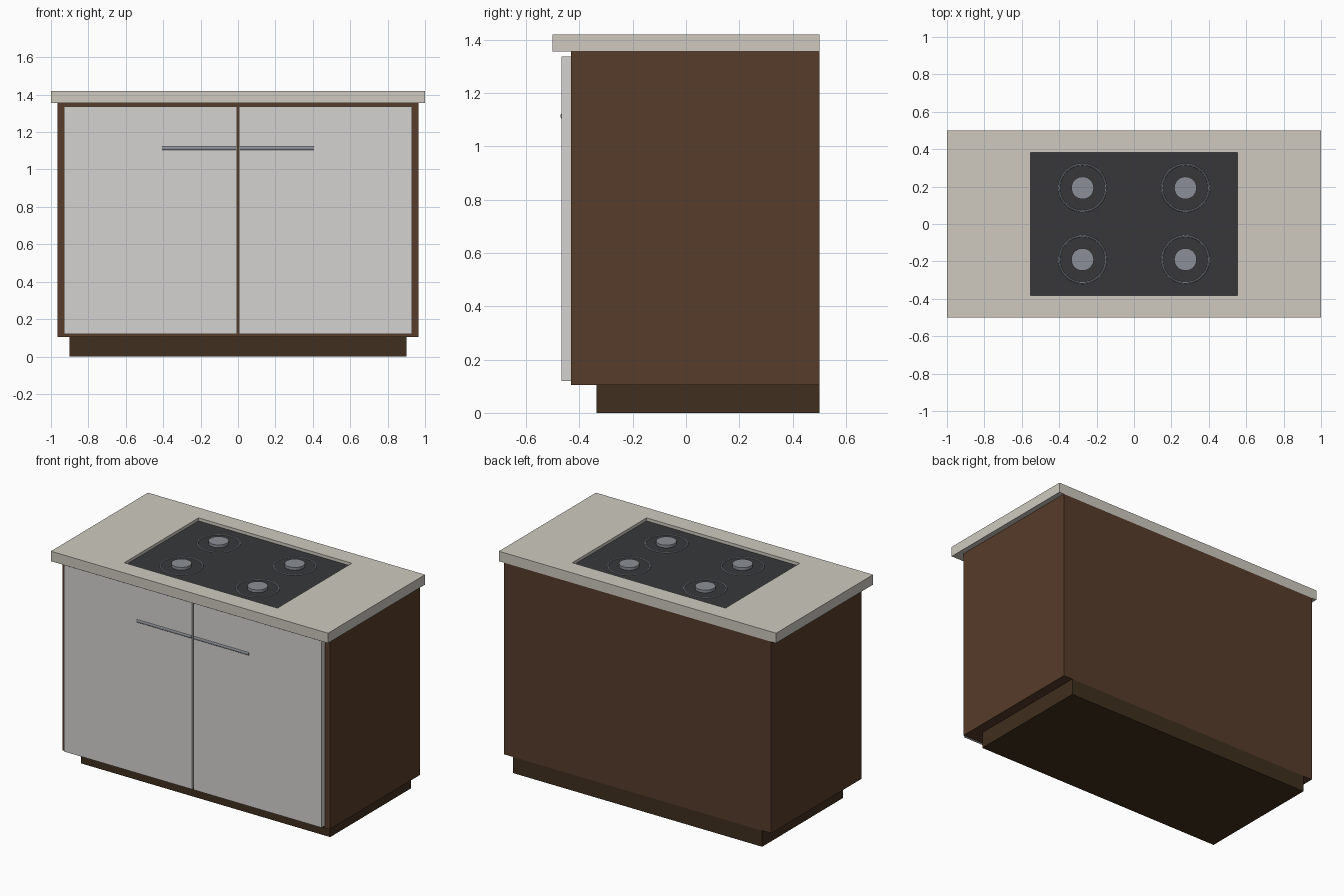
import bpy
import math

if "Cube" in bpy.data.objects:
    bpy.data.objects.remove(bpy.data.objects["Cube"])


def material(name, rgb):
    m = bpy.data.materials.new(name)
    m.diffuse_color = (*rgb, 1)
    m.use_nodes = True
    m.node_tree.nodes["Principled BSDF"].inputs["Base Color"].default_value = m.diffuse_color
    return m


BROWN = material("brown_wood", (0.095, 0.045, 0.023))
DARK = material("dark_wood", (0.05, 0.028, 0.013))
STONE = material("stone", (0.62, 0.59, 0.53))
WHITE = material("door_white", (0.66, 0.65, 0.63))
GLASS = material("black_glass", (0.038, 0.039, 0.043))
STEEL = material("steel", (0.26, 0.28, 0.31))


def finish(name, mat):
    ob = bpy.context.object
    ob.name = name
    if mat:
        ob.data.materials.append(mat)
    return ob


def box(name, x, y, z, mat=None):
    """Box from (min, max) ranges on each axis."""
    bpy.ops.mesh.primitive_cube_add(size=1, location=[sum(r) / 2 for r in (x, y, z)])
    bpy.context.object.scale = [r[1] - r[0] for r in (x, y, z)]
    bpy.ops.object.transform_apply(location=False, rotation=False, scale=True)
    return finish(name, mat)


def cylinder(name, radius, depth, loc, rot=(0, 0, 0), sides=32):
    bpy.ops.mesh.primitive_cylinder_add(vertices=sides, radius=radius, depth=depth,
                                        location=loc, rotation=rot)
    bpy.ops.object.shade_smooth_by_angle()
    return finish(name, STEEL)


# Cabinet carcass and recessed plinth
box("plinth", (-0.9, 0.9), (-0.335, 0.5), (0, 0.105), DARK)
box("cabinet_body", (-0.965, 0.965), (-0.432, 0.5), (0.105, 1.355), BROWN)

# Worktop with a rectangular opening for the hob
top = box("worktop", (-1, 1), (-0.5, 0.5), (1.355, 1.42), STONE)
cutter = box("hob_cutter", (-0.553, 0.553), (-0.383, 0.383), (1.3, 1.5))
cutter.hide_render = True
cut = top.modifiers.new("opening", 'BOOLEAN')
cut.operation = 'DIFFERENCE'
cut.solver = 'EXACT'
cut.object = cutter
bpy.context.view_layer.objects.active = top
bpy.ops.object.modifier_apply(modifier=cut.name)
bpy.data.objects.remove(cutter)

# Sunken glass hob
HOB_Z = 1.40
box("hob_glass", (-0.553, 0.553), (-0.383, 0.383), (1.36, HOB_Z), GLASS)

# Four burners: raised disc and surrounding ring
for x in (-0.275, 0.275):
    for y in (-0.19, 0.193):
        cylinder("burner_cap", 0.06, 0.018, (x, y, HOB_Z + 0.009))
        bpy.ops.mesh.primitive_torus_add(location=(x, y, HOB_Z), major_radius=0.125,
                                         minor_radius=0.005, major_segments=48,
                                         minor_segments=8)
        bpy.ops.object.shade_smooth_by_angle()
        finish("burner_ring", STEEL)

# Pair of doors with half-sunk bar handles
for side, s in (("left", -1), ("right", 1)):
    box(side + "_door", sorted((s * 0.005, s * 0.93)), (-0.467, -0.432), (0.12, 1.336), WHITE)
    cylinder(side + "_handle", 0.0125, 0.395, (s * 0.2075, -0.459, 1.113),
             (0, math.pi / 2, 0), 16)
